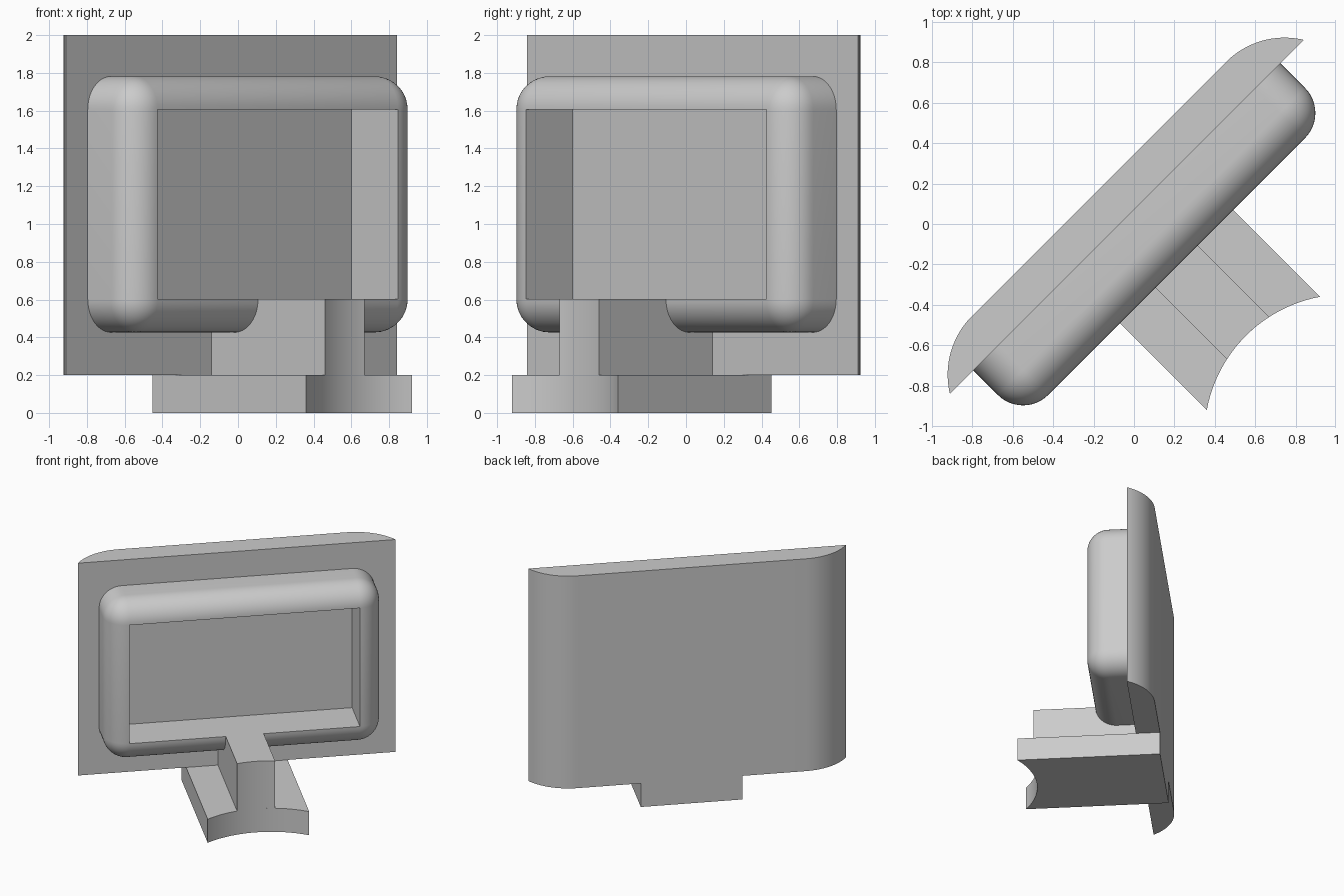
import bpy, bmesh, math
from mathutils import Matrix, Vector

cube = bpy.data.objects.get("Cube")
if cube:
    bpy.data.objects.remove(cube, do_unlink=True)

grey = bpy.data.materials.new("plain grey")
grey.use_nodes = True
COLOR = (0.6, 0.6, 0.6, 1)
grey.diffuse_color = COLOR
grey.node_tree.nodes["Principled BSDF"].inputs["Base Color"].default_value = COLOR

# Everything is built facing -y, then turned an eighth of a circle
TURN = Matrix.Rotation(math.radians(45), 4, 'Z')
PANEL_FRONT, PANEL_BACK = 0.05, 0.245
SILL = 0.602


def finish(name, bm):
    bmesh.ops.recalc_face_normals(bm, faces=bm.faces)
    bm.transform(TURN)
    mesh = bpy.data.meshes.new(name)
    bm.to_mesh(mesh)
    bm.free()
    obj = bpy.data.objects.new(name, mesh)
    obj.data.materials.append(grey)
    bpy.context.collection.objects.link(obj)
    bpy.ops.object.select_all(action='DESELECT')
    obj.select_set(True)
    bpy.context.view_layer.objects.active = obj
    bpy.ops.object.shade_smooth_by_angle(angle=math.radians(30))


def prism(name, outline, low, high):
    bm = bmesh.new()
    face = bm.faces.new([bm.verts.new((x, y, low)) for x, y in outline])
    new = bmesh.ops.extrude_face_region(bm, geom=[face], use_keep_orig=True)["geom"]
    bmesh.ops.translate(bm, vec=(0, 0, high - low),
                        verts=[v for v in new if isinstance(v, bmesh.types.BMVert)])
    finish(name, bm)


# Back panel: flat front, rounded rear ends
def panel_outline(radius=0.41, straight=0.89, steps=18):
    sweep = math.acos(1 - (PANEL_BACK - PANEL_FRONT) / radius)
    right = []
    for i in range(steps + 1):
        a = sweep * (1 - i / steps)
        right.append((straight + radius * math.sin(a),
                      PANEL_BACK - radius * (1 - math.cos(a))))
    return right + [(-x, y) for x, y in reversed(right)]


prism("back_panel", panel_outline(), 0.2, 2.0)


# Foot and post share one concave front curve
def concave_outline(half, back, radius=0.7, centre=-1.483, steps=24):
    arc = []
    for i in range(steps + 1):
        x = half * (2 * i / steps - 1)
        arc.append((x, centre + math.sqrt(radius ** 2 - x ** 2)))
    return arc + [(half, back), (-half, back)]


prism("foot", concave_outline(0.396, PANEL_BACK), 0, 0.2)
prism("post", concave_outline(0.148, PANEL_FRONT), 0.2, SILL)


# Screen frame: rounded box whose flat front is opened and turned inward
def screen_frame(half_width=1.075, half_height=0.678, front=-0.298, radius=0.176):
    bm = bmesh.new()
    bmesh.ops.create_cube(bm, size=2)
    for v in bm.verts:
        v.co = Vector((v.co.x * half_width,
                       front if v.co.y < 0 else PANEL_FRONT,
                       SILL + half_height - radius + v.co.z * half_height))
    edges = [e for e in bm.edges if min(v.co.y for v in e.verts) < 0]
    bmesh.ops.bevel(bm, geom=edges, offset=radius, segments=12, profile=0.5,
                    affect='EDGES', clamp_overlap=True)
    flat = [f for f in bm.faces
            if all(abs(v.co.y - front) < 1e-4 for v in f.verts)
            or all(abs(v.co.y - PANEL_FRONT) < 1e-4 for v in f.verts)]
    bmesh.ops.delete(bm, geom=flat, context='FACES_ONLY')
    lip = [e for e in bm.edges if e.is_boundary
           and all(abs(v.co.y - front) < 1e-4 for v in e.verts)]
    new = bmesh.ops.extrude_edge_only(bm, edges=lip)["geom"]
    for v in new:
        if isinstance(v, bmesh.types.BMVert):
            v.co.y = PANEL_FRONT
    bmesh.ops.bridge_loops(bm, edges=[e for e in bm.edges if e.is_boundary])
    finish("screen_frame", bm)


screen_frame()
